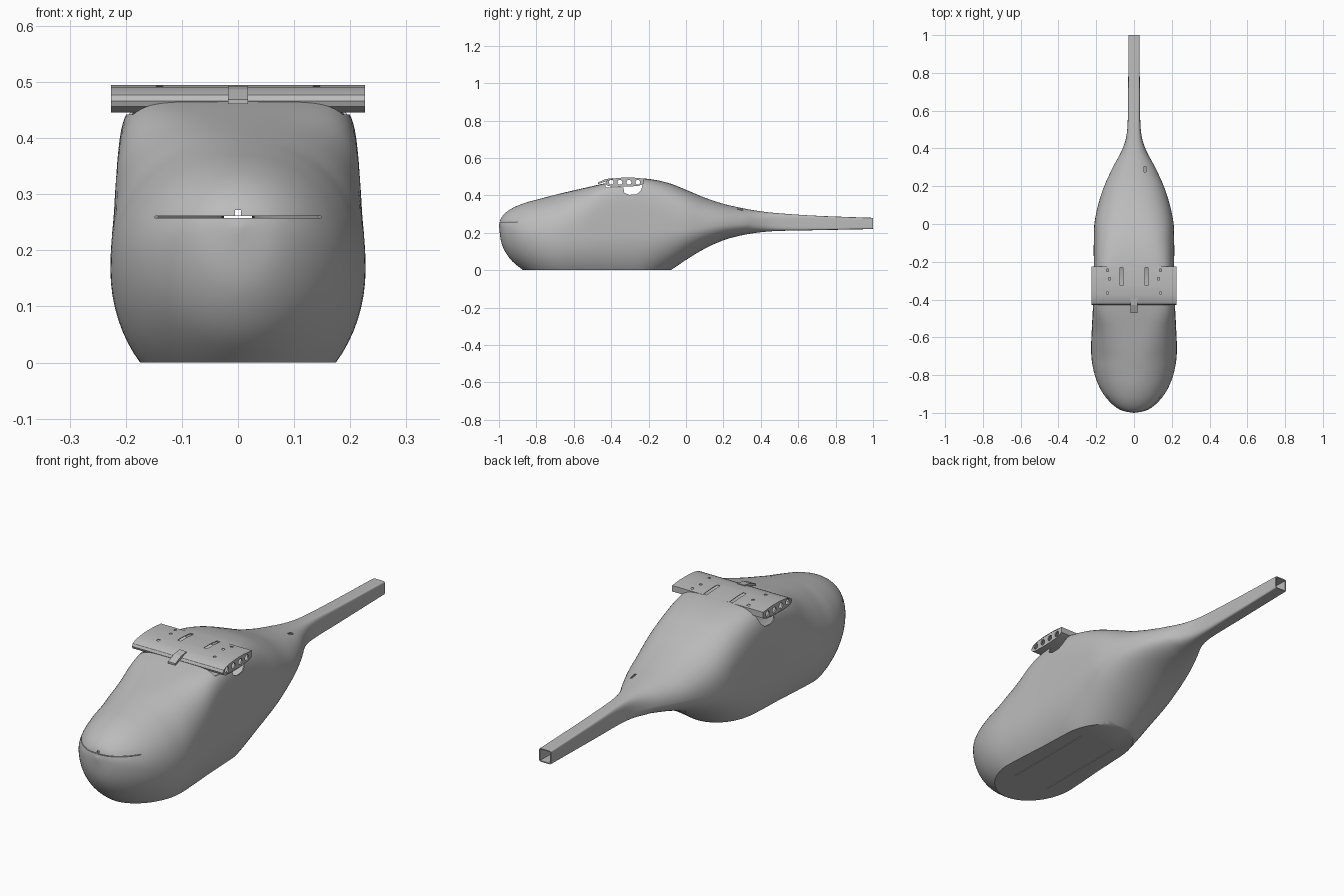
import bpy
import bmesh
import math
from mathutils import Vector

old = bpy.data.objects.get("Cube")
if old:
    bpy.data.objects.remove(old, do_unlink=True)

grey = bpy.data.materials.new("plain grey")
grey.use_nodes = True
grey.diffuse_color = (0.5, 0.5, 0.5, 1)
grey.node_tree.nodes["Principled BSDF"].inputs["Base Color"].default_value = (0.5, 0.5, 0.5, 1)


def make_object(name, bm):
    """Turn a bmesh into a named object in the scene."""
    bmesh.ops.recalc_face_normals(bm, faces=bm.faces)
    mesh = bpy.data.meshes.new(name)
    bm.to_mesh(mesh)
    bm.free()
    mesh.materials.append(grey)
    obj = bpy.data.objects.new(name, mesh)
    bpy.context.collection.objects.link(obj)
    return obj


def activate(obj):
    bpy.ops.object.select_all(action="DESELECT")
    obj.select_set(True)
    bpy.context.view_layer.objects.active = obj


def prism(name, profile, x0, x1, capped=True):
    """Extrude a (y, z) profile along x."""
    bm = bmesh.new()
    ends = [[bm.verts.new((x, y, z)) for y, z in profile] for x in (x0, x1)]
    count = len(profile)
    for i in range(count):
        j = (i + 1) % count
        bm.faces.new((ends[0][i], ends[0][j], ends[1][j], ends[1][i]))
    if capped:
        for ring in ends:
            bm.faces.new(ring)
    return make_object(name, bm)


def box(name, x0, x1, y0, y1, z0, z1):
    return prism(name, [(y0, z0), (y1, z0), (y1, z1), (y0, z1)], x0, x1)


def disc_profile(y, z, radius, sides=16):
    return [(y + radius * math.cos(math.tau * i / sides),
             z + radius * math.sin(math.tau * i / sides)) for i in range(sides)]


def shell(obj, thickness):
    activate(obj)
    mod = obj.modifiers.new("shell", "SOLIDIFY")
    mod.thickness = thickness
    mod.offset = -1
    bpy.ops.object.modifier_apply(modifier=mod.name)


def cut(obj, cutters):
    """Subtract each cutter and throw it away."""
    activate(obj)
    for cutter in cutters:
        cutter.hide_render = True
        mod = obj.modifiers.new("cut", "BOOLEAN")
        mod.operation = "DIFFERENCE"
        mod.solver = "EXACT"
        mod.object = cutter
        bpy.ops.object.modifier_apply(modifier=mod.name)
        bpy.data.objects.remove(cutter, do_unlink=True)


def smooth(obj, degrees=35):
    activate(obj)
    bpy.ops.object.shade_smooth_by_angle(angle=math.radians(degrees))


# Fuselage stations: y, half width, widest height, top, bottom, squareness
stations = [
    (-1, 0, .24, .24, .24, 2),
    (-.985, .07, .23, .285, .14, 2),
    (-.94, .13, .215, .325, .06, 2),
    (-.87, .18, .195, .357, 0, 2),
    (-.78, .213, .175, .382, -.055, 2.1),
    (-.68, .227, .165, .408, -.09, 2.3),
    (-.55, .223, .175, .438, -.095, 3.4),
    (-.43, .217, .19, .465, -.095, 6),
    (-.32, .214, .2, .483, -.095, 6.5),
    (-.22, .213, .205, .49, -.08, 5),
    (-.1, .213, .215, .468, -.012, 3.6),
    (0, .21, .22, .43, .055, 2.9),
    (.1, .19, .23, .388, .115, 2.4),
    (.2, .158, .24, .355, .16, 2.2),
    (.3, .112, .245, .332, .187, 2.2),
    (.4, .06, .25, .315, .203, 2.6),
    (.5, .036, .252, .304, .21, 4),
    (.7, .031, .252, .291, .214, 7),
    (1, .03, .25, .28, .22, 9),
]


def spline(rows, steps):
    """Smooth curve through all the rows."""
    for i in range(len(rows) - 1):
        a, b = rows[max(i - 1, 0)], rows[i]
        c, d = rows[i + 1], rows[min(i + 2, len(rows) - 1)]
        for k in range(steps):
            t = k / steps
            yield [q + t / 2 * (r - p + t * (2 * p - 5 * q + 4 * r - s
                                             + t * (3 * (q - r) + s - p)))
                   for p, q, r, s in zip(a, b, c, d)]
    yield list(rows[-1])


def section(row, sides=72):
    """Rounded-box outline, with a rounder belly ahead of the tail boom."""
    y, width, middle, top, bottom, power = row
    points = []
    for i in range(sides):
        angle = math.tau * i / sides
        c, s = math.cos(angle), math.sin(angle)
        n = power if s >= 0 or y > .35 else 2
        height = top - middle if s >= 0 else middle - bottom
        points.append((math.copysign(abs(c) ** (2 / n), c) * width, y,
                       middle + math.copysign(abs(s) ** (2 / n), s) * height))
    return points


# Fuselage skin with a flat belly and open tail boom
bm = bmesh.new()
rings = [[bm.verts.new(p) for p in section(row)] for row in spline(stations, 5)]
for r0, r1 in zip(rings, rings[1:]):
    for i in range(len(r0)):
        j = (i + 1) % len(r0)
        bm.faces.new((r0[i], r0[j], r1[j], r1[i]))
bmesh.ops.remove_doubles(bm, verts=bm.verts, dist=0.00005)
result = bmesh.ops.bisect_plane(bm, geom=bm.verts[:] + bm.edges[:] + bm.faces[:],
                                plane_co=Vector((0, 0, 0)),
                                plane_no=Vector((0, 0, -1)), clear_outer=True)
rim = [g for g in result["geom_cut"] if isinstance(g, bmesh.types.BMEdge)]
bmesh.ops.edgeloop_fill(bm, edges=rim)
fuselage = make_object("fuselage", bm)
shell(fuselage, 0.005)

# Wing saddle, hatch seam, nose latch hole, cable exit and belly slits
saddle = [(-.43, .55), (-.43, .442), (-.335, .442), (-.33, .415), (-.305, .403),
          (-.265, .405), (-.242, .425), (-.234, .445), (-.226, .55)]
cutters = [
    prism("saddle_cutter", saddle, -.3, .3),
    box("seam_cutter", -.3, .3, -1.1, -.9, .258, .261),
    box("latch_cutter", -.005, .005, -1.1, -.95, .262, .272),
    box("cable_cutter", .052, .064, .275, .305, .29, .4),
]
for side in (-1, 1):
    cutters.append(box("slit_cutter", side * .09 - .0015, side * .09 + .0015,
                       -.7, -.25, -.02, .015))
cut(fuselage, cutters)
smooth(fuselage)

# Wing centre section: open skin closed by drilled ribs
airfoil = [(-.43, .466), (-.424, .477), (-.408, .485), (-.38, .491), (-.34, .495),
           (-.28, .495), (-.224, .49), (-.224, .463), (-.25, .452), (-.3, .447),
           (-.36, .446), (-.41, .449), (-.426, .456)]
skin = prism("wing_skin", airfoil, -.226, .226, capped=False)
shell(skin, 0.003)
slots = []
for side in (-1, 1):
    slots.append(box("slot_cutter", side * .065 - .008, side * .065 + .008,
                     -.325, -.2, .475, .52))
    for x, y in ((.14, -.245), (.13, -.29), (.14, -.365)):
        slots.append(box("hole_cutter", side * x - .006, side * x + .006,
                         y - .006, y + .006, .475, .52))
cut(skin, slots)
smooth(skin, 30)

inner = [(-.327 + (y + .327) * .985, .47 + (z - .47) * .9) for y, z in airfoil]
for label, x in (("right", -.222), ("left", .222)):
    rib = prism(label + "_wing_rib", inner, x - .003, x + .003)
    cut(rib, [prism("drill_cutter", disc_profile(y, .47, .013), x - .05, x + .05)
              for y in (-.4, -.353, -.305, -.258)])

# Front locking tab
tab = [(-.47, .461), (-.47, .469), (-.43, .487), (-.39, .493), (-.39, .486), (-.43, .474)]
prism("locking_tab", tab, -.018, .018)
